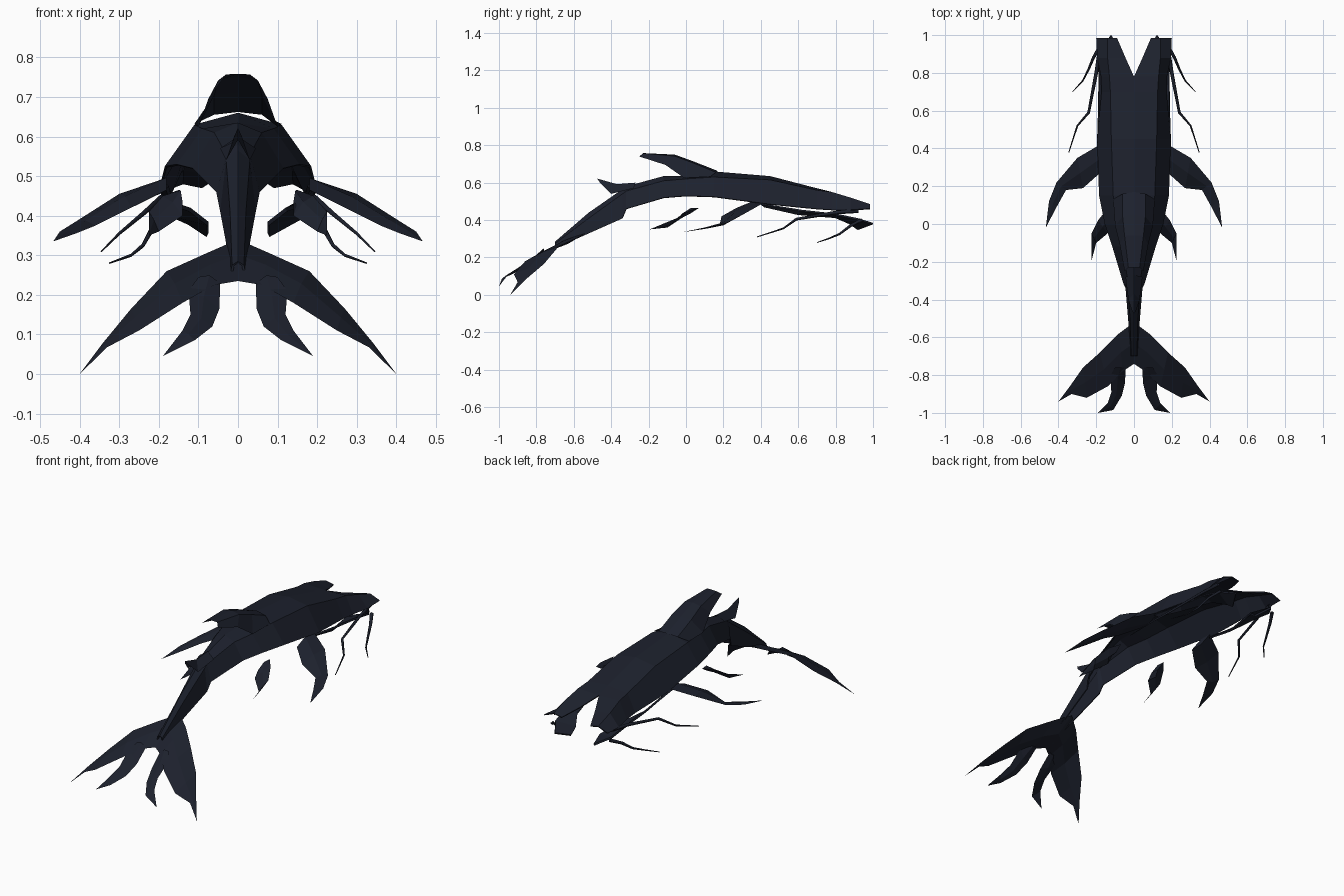
import bpy, bmesh
from mathutils import Vector

skin = bpy.data.materials.new("dark_skin")
skin.diffuse_color = (0.012, 0.015, 0.026, 1)


def loft(name, rings, closed=False, mirror=True, thick=0):
    """Skin a series of point rows; optionally closed rings, mirrored across x."""
    bm = bmesh.new()
    for sx in ((1, -1) if mirror else (1,)):
        rows = [[bm.verts.new((p[0] * sx, p[1], p[2])) for p in r] for r in rings]
        n = len(rows[0])
        for a, b in zip(rows, rows[1:]):
            for i in range(n if closed else n - 1):
                j = (i + 1) % n
                f = [a[i], a[j], b[j], b[i]]
                bm.faces.new(f if sx > 0 else f[::-1])
        if closed:
            bm.faces.new(rows[0])
    bmesh.ops.remove_doubles(bm, verts=bm.verts, dist=0.0005)
    bmesh.ops.recalc_face_normals(bm, faces=bm.faces)
    me = bpy.data.meshes.new(name)
    bm.to_mesh(me)
    bm.free()
    ob = bpy.data.objects.new(name, me)
    me.materials.append(skin)
    bpy.context.collection.objects.link(ob)
    if thick:
        m = ob.modifiers.new("thickness", 'SOLIDIFY')
        m.thickness = thick
    return ob


def fin(name, lead, trail, t):
    """Lens-section fin between a leading and a trailing edge ending in one tip."""
    rings = []
    last = len(lead) - 1
    for i, (a, b) in enumerate(zip(lead, trail)):
        a, b = Vector(a), Vector(b)
        up = Vector((0, 0, t * (1 - i / last)))
        m = (a + b) / 2
        rings.append([a, m + up, b, m - up])
    return loft(name, rings, closed=True)


def whisker(name, pts, radius):
    """Tapered square strand on both sides."""
    cu = bpy.data.curves.new(name, 'CURVE')
    cu.dimensions = '3D'
    cu.bevel_depth = radius
    cu.bevel_resolution = 0
    for sx in (1, -1):
        s = cu.splines.new('POLY')
        s.points.add(len(pts) - 1)
        for i, (p, q) in enumerate(zip(s.points, pts)):
            p.co = (q[0] * sx, q[1], q[2], 1)
            p.radius = 1 - 0.8 * i / (len(pts) - 1)
    cu.materials.append(skin)
    bpy.context.collection.objects.link(bpy.data.objects.new(name, cu))


# Body shell, open below: y, centre x/z, shoulder x/z, lower edge x/z
body = [
    (0.985, 0.09, 0.475, 0.14, 0.485, 0.20, 0.462),
    (0.88, 0.045, 0.505, 0.14, 0.52, 0.195, 0.455),
    (0.78, 0, 0.545, 0.13, 0.55, 0.175, 0.455),
    (0.70, 0, 0.57, 0.125, 0.56, 0.172, 0.46),
    (0.45, 0, 0.635, 0.12, 0.615, 0.195, 0.485),
    (0.15, 0, 0.66, 0.11, 0.63, 0.185, 0.525),
    (0.00, 0, 0.635, 0.09, 0.62, 0.155, 0.53),
    (-0.12, 0, 0.635, 0.06, 0.61, 0.115, 0.52),
    (-0.32, 0, 0.58, 0.03, 0.555, 0.055, 0.46),
    (-0.34, 0, 0.565, 0.03, 0.54, 0.045, 0.41),
    (-0.52, 0, 0.44, 0.02, 0.41, 0.03, 0.33),
    (-0.70, 0, 0.285, 0.015, 0.275, 0.02, 0.25),
]
loft("body", [[(xc, y, zc), (xs, y, zs), (xe, y, ze)]
              for y, xc, zc, xs, zs, xe, ze in body], thick=0.006)

# Dorsal fins: hollow folded hoods swept backwards
loft("dorsal_fin", [
    [(0, 0.17, 0.662), (0.06, 0.16, 0.655), (0.11, 0.13, 0.632)],
    [(0, 0.05, 0.71), (0.06, 0.04, 0.705), (0.10, -0.01, 0.625)],
    [(0, -0.06, 0.75), (0.05, -0.06, 0.742), (0.075, -0.11, 0.695)],
    [(0, -0.23, 0.758), (0.03, -0.23, 0.757), (0.05, -0.25, 0.74)],
])
loft("rear_dorsal_fin", [
    [(0, -0.27, 0.60), (0.045, -0.28, 0.57)],
    [(0, -0.37, 0.592), (0.03, -0.40, 0.54)],
    [(0, -0.475, 0.622), (0.01, -0.46, 0.60)],
])

# Lower jaw halves, separate from the head
loft("lower_jaw", [
    [(0.19, 0.40, 0.49), (0.175, 0.42, 0.475)],
    [(0.185, 0.62, 0.455), (0.165, 0.60, 0.435)],
    [(0.185, 0.80, 0.435), (0.12, 0.80, 0.42)],
    [(0.175, 0.92, 0.41), (0.075, 0.88, 0.385)],
    [(0.12, 1.00, 0.385), (0.075, 0.92, 0.355)],
], thick=0.01)

# Paired side fins
fin("pectoral_fin",
    [(0.18, 0.42, 0.495), (0.30, 0.35, 0.455), (0.41, 0.22, 0.385), (0.45, 0.12, 0.36), (0.467, -0.02, 0.335)],
    [(0.18, 0.27, 0.465), (0.27, 0.19, 0.42), (0.36, 0.18, 0.375), (0.41, 0.09, 0.355), (0.467, -0.02, 0.335)],
    0.016)
fin("pelvic_fin",
    [(0.15, 0.07, 0.465), (0.19, 0.02, 0.45), (0.225, -0.05, 0.41), (0.225, -0.195, 0.35)],
    [(0.14, -0.02, 0.435), (0.14, -0.05, 0.40), (0.20, -0.10, 0.36), (0.225, -0.195, 0.35)],
    0.014)

# Tail flukes: large outer pair and small inner pair
fin("outer_fluke",
    [(0, -0.52, 0.34), (0.08, -0.58, 0.305), (0.18, -0.68, 0.26), (0.27, -0.76, 0.165), (0.34, -0.86, 0.08), (0.40, -0.94, 0)],
    [(0, -0.74, 0.235), (0.06, -0.78, 0.225), (0.14, -0.86, 0.18), (0.25, -0.92, 0.11), (0.33, -0.90, 0.068), (0.40, -0.94, 0)],
    0.014)
fin("inner_fluke",
    [(0.10, -0.76, 0.245), (0.125, -0.80, 0.21), (0.12, -0.89, 0.15), (0.14, -0.95, 0.11), (0.19, -1.0, 0.045)],
    [(0.045, -0.76, 0.23), (0.047, -0.84, 0.165), (0.065, -0.91, 0.12), (0.11, -0.985, 0.085), (0.19, -1.0, 0.045)],
    0.012)

# Whiskers
whisker("long_whisker", [(0.18, 0.92, 0.45), (0.20, 0.80, 0.44), (0.24, 0.59, 0.405),
                         (0.30, 0.52, 0.355), (0.345, 0.38, 0.31)], 0.012)
whisker("short_whisker", [(0.18, 0.94, 0.40), (0.215, 0.88, 0.37), (0.24, 0.82, 0.325),
                          (0.27, 0.76, 0.30), (0.325, 0.70, 0.28)], 0.01)
